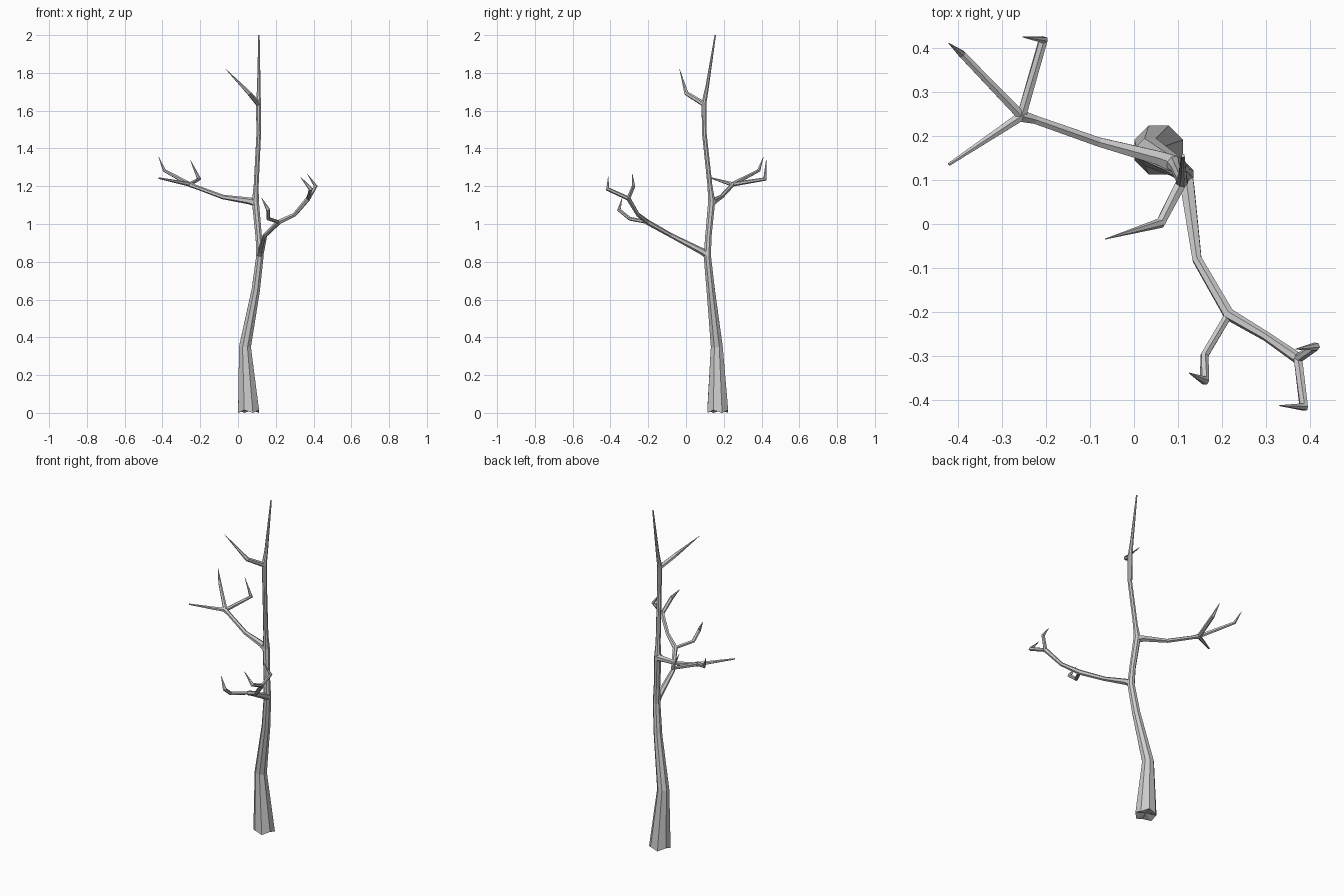
import bpy, bmesh, math
from mathutils import Vector


def limb(name, pts, sides=6, phase=0.0, root=False):
    """Faceted tapering tube through (x, y, z, radius) points."""
    bm = bmesh.new()
    P = [Vector(p[:3]) for p in pts]
    n = len(P)
    u = None
    rings = []
    for k in range(n):
        a = (P[k] - P[k - 1]).normalized() if k > 0 else (P[1] - P[0]).normalized()
        b = (P[k + 1] - P[k]).normalized() if k < n - 1 else a
        t = (a + b).normalized()
        if root and k == 0:
            t = Vector((0, 0, 1))
        if u is None:
            u = Vector((0, 0, 1)) if abs(t.z) < 0.8 else Vector((1, 0, 0))
        u = (u - t * u.dot(t)).normalized()
        v = t.cross(u)
        r = pts[k][3]
        ring = []
        for i in range(sides):
            w = 2 * math.pi * i / sides + phase
            co = P[k] + (u * math.cos(w) + v * math.sin(w)) * r
            if root and k == 0:
                co.z = 0.015 * (i % 2)
            ring.append(bm.verts.new(co))
        rings.append(ring)
    for A, B in zip(rings, rings[1:]):
        for i in range(sides):
            j = (i + 1) % sides
            bm.faces.new((A[i], A[j], B[j], B[i]))
    # end caps, the root one slightly hollow
    c = bm.verts.new(P[0] + Vector((0, 0, 0.015 if root else 0)))
    e = bm.verts.new(P[-1])
    for i in range(sides):
        j = (i + 1) % sides
        bm.faces.new((c, rings[0][j], rings[0][i]))
        bm.faces.new((e, rings[-1][i], rings[-1][j]))
    bmesh.ops.recalc_face_normals(bm, faces=bm.faces)
    me = bpy.data.meshes.new(name)
    bm.to_mesh(me)
    bm.free()
    ob = bpy.data.objects.new(name, me)
    bpy.context.collection.objects.link(ob)
    return ob


# trunk and leader
limb("trunk", [(0.056, 0.168, 0.005, 0.06), (0.037, 0.163, 0.35, 0.034),
               (0.094, 0.131, 0.65, 0.024), (0.116, 0.113, 0.83, 0.021),
               (0.110, 0.118, 0.93, 0.018), (0.092, 0.136, 1.12, 0.020),
               (0.096, 0.127, 1.2, 0.014), (0.110, 0.097, 1.48, 0.013),
               (0.108, 0.095, 1.64, 0.014), (0.110, 0.111, 1.72, 0.010),
               (0.111, 0.155, 2.0, 0.004)],
     sides=8, phase=math.pi / 8, root=True)

# front right branch
fork_a = (0.215, -0.205, 1.01, 0.014)
fork_b = (0.372, -0.305, 1.135, 0.013)
limb("front_branch", [(0.115, 0.115, 0.835, 0.020), (0.121, 0.085, 0.855, 0.018),
                      (0.143, -0.08, 0.94, 0.012), fork_a,
                      (0.300, -0.255, 1.05, 0.011), fork_b])
limb("front_twig_low", [fork_a[:3] + (0.010,), (0.160, -0.298, 1.028, 0.010),
                        (0.160, -0.355, 1.075, 0.011), (0.125, -0.338, 1.138, 0.001)])
limb("front_twig_outer", [fork_b[:3] + (0.011,), (0.385, -0.415, 1.185, 0.011),
                          (0.330, -0.412, 1.25, 0.001)])
limb("front_twig_inner", [fork_b[:3] + (0.011,), (0.412, -0.278, 1.20, 0.010),
                          (0.367, -0.284, 1.265, 0.001)])

# left branch
fork_c = (-0.255, 0.245, 1.21, 0.015)
limb("left_branch", [(0.092, 0.136, 1.115, 0.022), (0.055, 0.150, 1.123, 0.018),
                     (-0.08, 0.186, 1.143, 0.012), (-0.225, 0.237, 1.197, 0.011), fork_c])
limb("left_twig_straight", [fork_c[:3] + (0.012,), (-0.420, 0.135, 1.243, 0.004)])
limb("left_twig_back", [fork_c[:3] + (0.012,), (-0.390, 0.385, 1.283, 0.009),
                        (-0.420, 0.410, 1.355, 0.001)])
limb("left_twig_side", [fork_c[:3] + (0.012,), (-0.206, 0.418, 1.238, 0.011),
                        (-0.252, 0.424, 1.338, 0.001)])

# upper branch
limb("upper_branch", [(0.108, 0.095, 1.635, 0.014), (0.060, 0.002, 1.692, 0.012),
                      (-0.065, -0.034, 1.82, 0.001)])
